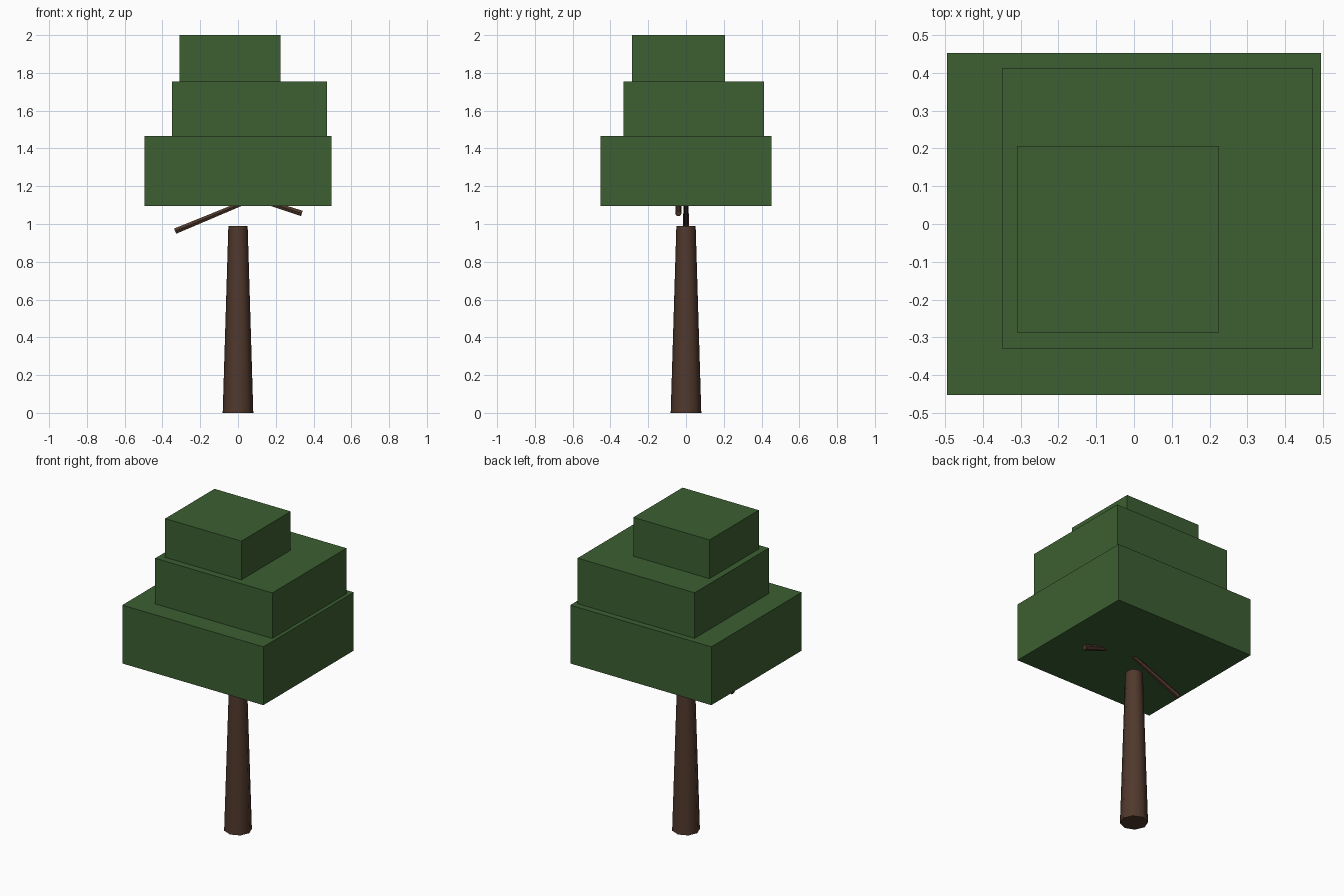
import bpy
from mathutils import Vector

if "Cube" in bpy.data.objects:
    bpy.data.objects.remove(bpy.data.objects["Cube"])


def material(name, color):
    m = bpy.data.materials.new(name)
    m.diffuse_color = (*color, 1)
    m.use_nodes = True
    m.node_tree.nodes["Principled BSDF"].inputs["Base Color"].default_value = m.diffuse_color
    return m


bark = material("bark", (0.08, 0.04, 0.025))
leaf = material("leaf", (0.045, 0.115, 0.032))


def rod(name, start, end, r1, r2, sides):
    """Tapered cylinder running from start to end."""
    a, b = Vector(start), Vector(end)
    bpy.ops.mesh.primitive_cone_add(vertices=sides, radius1=r1, radius2=r2,
                                    depth=(b - a).length, location=(a + b) / 2)
    ob = bpy.context.object
    ob.name = name
    ob.rotation_euler = Vector((0, 0, 1)).rotation_difference(b - a).to_euler()
    ob.data.materials.append(bark)
    bpy.ops.object.shade_smooth_by_angle(angle=0.9)


def block(name, x, y, z):
    """Box given by its extents along each axis."""
    bpy.ops.mesh.primitive_cube_add(size=1, location=[sum(e) / 2 for e in (x, y, z)])
    ob = bpy.context.object
    ob.name = name
    ob.scale = [e[1] - e[0] for e in (x, y, z)]
    ob.data.materials.append(leaf)


# Trunk, stopping short of the canopy
rod("trunk", (0, 0, 0), (0, 0, 0.99), 0.081, 0.051, 8)

# Branches, their inner ends hidden inside the canopy
rod("left_branch", (-0.333, 0, 0.962), (0.13, 0, 1.154), 0.017, 0.012, 6)
rod("right_branch", (0.338, -0.04, 1.056), (-0.05, -0.04, 1.181), 0.017, 0.012, 6)

# Stepped foliage
block("lower_foliage", (-0.495, 0.495), (-0.453, 0.453), (1.095, 1.465))
block("middle_foliage", (-0.35, 0.472), (-0.33, 0.413), (1.465, 1.754))
block("top_foliage", (-0.31, 0.225), (-0.287, 0.207), (1.754, 2.0))
